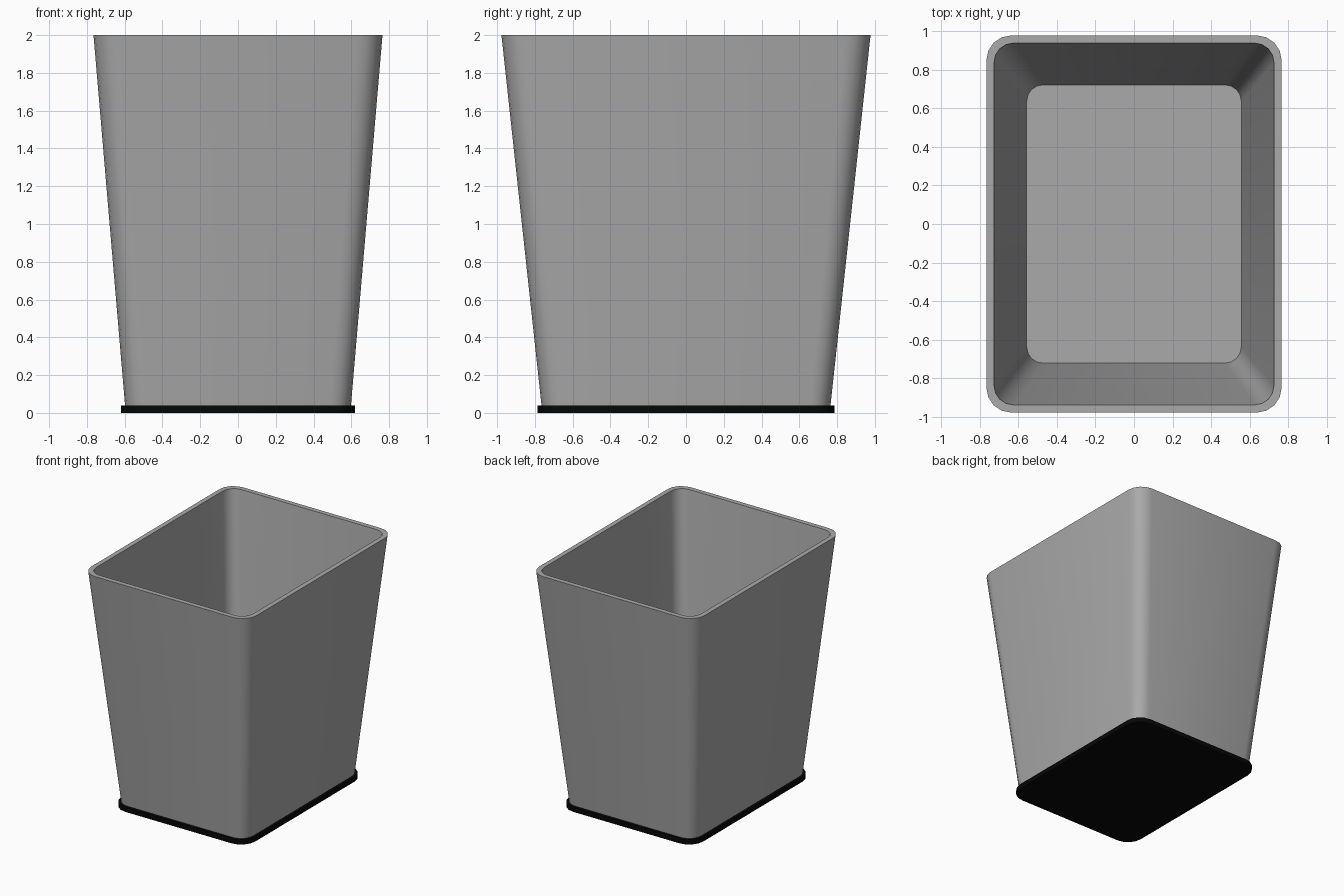
import bpy, bmesh, math

if "Cube" in bpy.data.objects:
    bpy.data.objects.remove(bpy.data.objects["Cube"])

SEGMENTS = 4  # per rounded corner


def material(name, value):
    m = bpy.data.materials.new(name)
    m.diffuse_color = (value, value, value, 1)
    m.use_nodes = True
    m.node_tree.nodes["Principled BSDF"].inputs["Base Color"].default_value = m.diffuse_color
    return m


def ring(bm, hx, hy, r, z):
    """Rounded rectangle of vertices, counter-clockwise."""
    verts = []
    for i, (sx, sy) in enumerate([(1, 1), (-1, 1), (-1, -1), (1, -1)]):
        for k in range(SEGMENTS + 1):
            a = math.pi / 2 * (i + k / SEGMENTS)
            verts.append(bm.verts.new((sx * (hx - r) + r * math.cos(a),
                                       sy * (hy - r) + r * math.sin(a), z)))
    return verts


def loft(name, sections, mat):
    """Closed solid through successive rounded rectangles."""
    bm = bmesh.new()
    rings = [ring(bm, *s) for s in sections]
    n = len(rings[0])
    for a, b in zip(rings, rings[1:]):
        for i in range(n):
            j = (i + 1) % n
            bm.faces.new((a[i], a[j], b[j], b[i]))
    bm.faces.new(rings[0][::-1])
    bm.faces.new(rings[-1])
    mesh = bpy.data.meshes.new(name)
    bm.to_mesh(mesh)
    bm.free()
    mesh.materials.append(mat)
    obj = bpy.data.objects.new(name, mesh)
    bpy.context.collection.objects.link(obj)
    bpy.ops.object.select_all(action='DESELECT')
    obj.select_set(True)
    bpy.context.view_layer.objects.active = obj
    bpy.ops.object.shade_smooth_by_angle(angle=math.radians(35))
    return obj


grey = material("bin_grey", 0.40)
black = material("base_black", 0.002)

# Tapered bin: outer wall up, across the rim, inner wall down to the floor
loft("bin_body", [
    (0.598, 0.765, 0.11, 0.04),
    (0.765, 0.977, 0.13, 2.0),
    (0.725, 0.937, 0.10, 2.0),
    (0.556, 0.721, 0.085, 0.06),
], grey)

# Flat base plate
loft("base_plate", [
    (0.62, 0.787, 0.13, 0.0),
    (0.62, 0.787, 0.13, 0.04),
], black)
